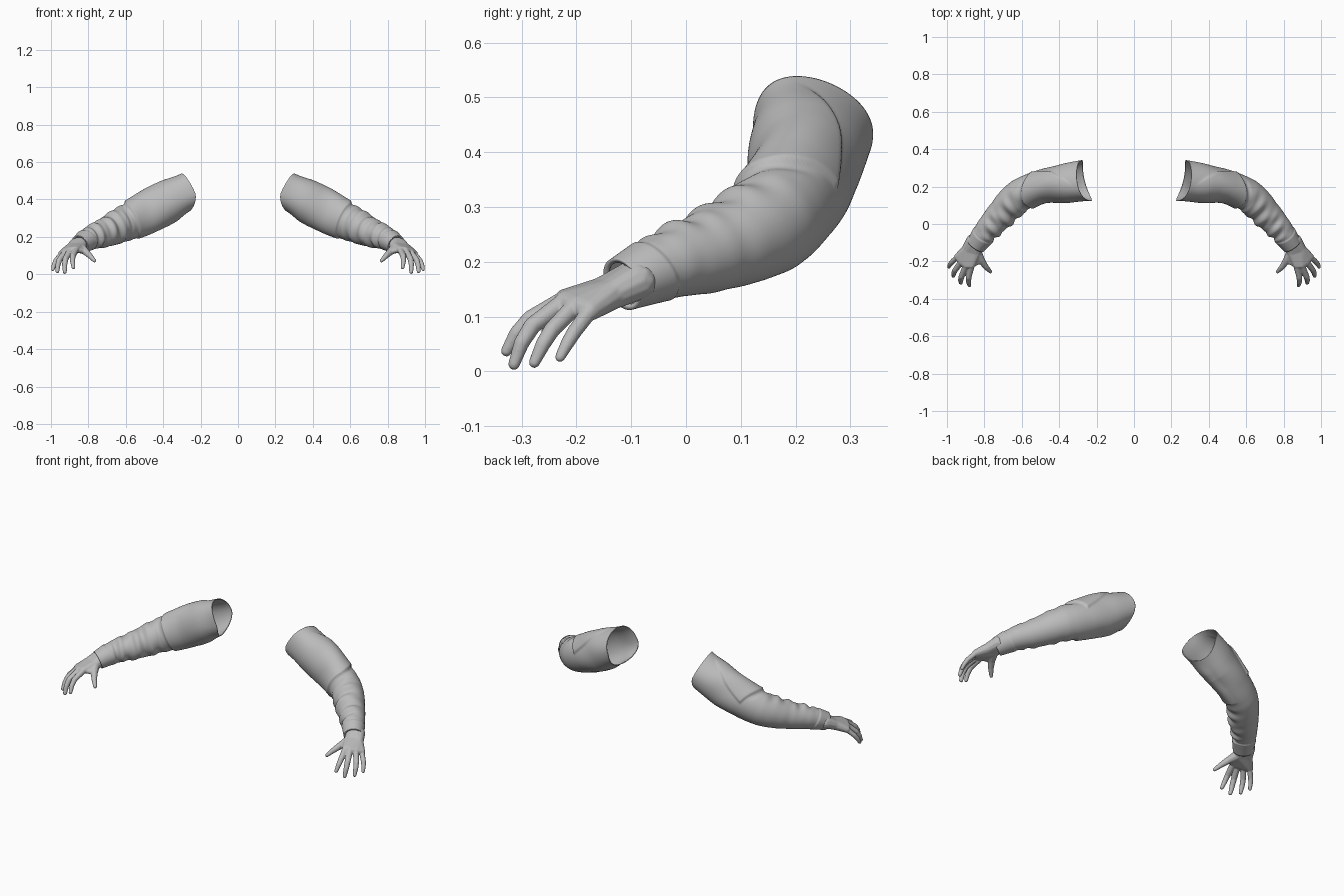
import bpy, bmesh, math
from mathutils import Vector

cube = bpy.data.objects.get("Cube")
if cube:
    bpy.data.objects.remove(cube, do_unlink=True)

grey = bpy.data.materials.new("neutral grey")
grey.use_nodes = True
COLOUR = (0.5, 0.5, 0.5, 1)
grey.diffuse_color = COLOUR
grey.node_tree.nodes["Principled BSDF"].inputs["Base Color"].default_value = COLOUR


def finish(name, bm):
    """Turn a bmesh into a smooth object with the shared material."""
    bmesh.ops.recalc_face_normals(bm, faces=bm.faces)
    for f in bm.faces:
        f.smooth = True
    mesh = bpy.data.meshes.new(name)
    bm.to_mesh(mesh)
    bm.free()
    mesh.materials.append(grey)
    obj = bpy.data.objects.new(name, mesh)
    bpy.context.collection.objects.link(obj)
    return obj


def step(x, width):
    """Smooth 0 to 1 step centred on x = 0."""
    k = min(1, max(0, x / width + 0.5))
    return k * k * (3 - 2 * k)


def bump(x, width):
    return math.exp(-(x / width) ** 2)


# Arm path from shoulder to wrist: centre, sideways radius, upward radius
PATH = [Vector(p) for p in (
    (.255, .232, .437, .110, .112), (.37, .222, .385, .100, .112),
    (.50, .200, .323, .086, .106), (.618, .145, .267, .088, .094),
    (.712, .050, .222, .078, .077), (.790, -.038, .194, .064, .062),
    (.847, -.117, .159, .049, .046))]


def along(s):
    """Catmull-Rom sample of the arm path."""
    i = min(int(s), len(PATH) - 2)
    t = s - i
    b, c = PATH[i], PATH[i + 1]
    a = PATH[i - 1] if i else 2 * b - c
    d = PATH[i + 2] if i + 2 < len(PATH) else 2 * c - b
    return 0.5 * (2 * b + (c - a) * t + (2 * a - 5 * b + 4 * c - d) * t * t
                  + (3 * b - a - 3 * c + d) * t ** 3)


def relief(s, a):
    """Cloth thickness: overlapping flap, folds and cuff. a = 0 front, 90 top."""
    front, top = math.cos(a), math.sin(a)
    deg = math.degrees(a)
    # Flap over the upper arm, with a slanted hem and a back edge
    hem = 2.65 - 0.55 * step(deg - 120, 120)
    back_edge = 122 + 42 * (s - 1)
    flap = step(hem - s, 0.06) * step(back_edge - deg, 7) * step(deg + 85, 30)
    out = 0.009 * flap * step(s - 0.6, 0.9)
    # Slanted folds bunching on the inner side of the elbow and forearm
    zone = step(s - 2.75, 0.5) * step(5.2 - s, 0.4)
    inner = 0.1 + 0.9 * step(front + 0.45 * top - 0.1, 1.4)
    wave = math.sin(9.5 * s + 1.6 * math.sin(a + 0.6)) + 0.6 * math.sin(15 * s - 2.2 * math.cos(a) + 1)
    out += 0.0045 * zone * inner * wave
    # Long soft creases down the upper arm
    out += 0.003 * bump(s - 1.7, 0.7) * math.sin(3 * a + 2 * s)
    # Deep tuck just past the hem
    out -= 0.006 * bump(s - hem - 0.12, 0.1) * step(front + top, 1)
    # Cuff band
    out += 0.004 * step(s - 5.25 - 0.12 * top, 0.06)
    return out


# Sleeve
RINGS, SIDES = 170, 96
bm = bmesh.new()
rings = []
for i in range(RINGS + 1):
    s = (len(PATH) - 1) * i / RINGS
    p = along(s)
    centre = Vector(p[:3])
    ahead = Vector(along(s + 0.01)[:3]) - Vector(along(s - 0.01)[:3])
    ahead.normalize()
    side = ahead.cross(Vector((0, 0, 1))).normalized()
    up = side.cross(ahead)
    near = max(0, 1 - s / 1.4)
    ring = []
    for j in range(SIDES):
        a = math.radians(-135) + math.tau * j / SIDES
        front, top = math.cos(a), math.sin(a)
        r = relief(s, a)
        co = centre + side * front * (p[3] + r) + up * top * (p[4] + r)
        # Shoulder opening: front reaches the chest, armpit cut back, top leans forward
        co.x += near * (0.055 * max(0, -top) ** 1.5 - 0.016 * front)
        co.y -= near * 0.025 * max(0, top) ** 2
        ring.append(bm.verts.new(co))
    rings.append(ring)
# Turn the cuff edge inwards against the wrist
rings.append([bm.verts.new(v.co.lerp(centre, 0.2) - ahead * 0.004) for v in rings[-1]])
for lower, upper in zip(rings, rings[1:]):
    for j in range(SIDES):
        k = (j + 1) % SIDES
        bm.faces.new((lower[j], lower[k], upper[k], upper[j]))
sleeve = finish("sleeves", bm)
shell = sleeve.modifiers.new("cloth thickness", "SOLIDIFY")
shell.thickness = 0.004
shell.offset = -1


# Hand: hulls around spheres, fused into one skin
def hull(bm, balls):
    """Add the convex hull around a group of (centre, radius) balls."""
    part = bmesh.new()
    for c, r in balls:
        made = bmesh.ops.create_icosphere(part, subdivisions=2, radius=r)
        bmesh.ops.translate(part, verts=made["verts"], vec=c)
    res = bmesh.ops.convex_hull(part, input=part.verts)
    bmesh.ops.delete(part, geom=list({g for g in res["geom_interior"] + res["geom_unused"]
                                      if isinstance(g, bmesh.types.BMVert)}), context="VERTS")
    temp = bpy.data.meshes.new("temp")
    part.to_mesh(temp)
    part.free()
    bm.from_mesh(temp)
    bpy.data.meshes.remove(temp)


# Knuckle, middle joint and tip of each finger
FINGERS = (
    ((.868, -.220, .132), (.884, -.285, .096), (.880, -.328, .037)),
    ((.896, -.220, .128), (.922, -.280, .084), (.926, -.314, .013)),
    ((.922, -.202, .120), (.955, -.244, .077), (.966, -.277, .016)),
    ((.942, -.175, .111), (.974, -.204, .072), (.990, -.230, .026)),
)
WRIST = [(Vector((.832, -.095, .167)), .037), (Vector((.862, -.088, .165)), .036)]
HEEL = [(Vector((.842, -.150, .145)), .029), (Vector((.892, -.135, .141)), .029)]

bm = bmesh.new()
hull(bm, WRIST + HEEL)
hull(bm, HEEL + [(Vector(f[0]), .0195) for f in FINGERS])
for size, joints in zip((1, 1.04, 1, 0.9), FINGERS):
    fat = 0.0155 * size
    base, mid, tip = map(Vector, joints)
    # Bow the last joint outwards so the finger curls
    bend = mid.lerp(tip, 0.5) + (mid - (base + tip) / 2) * 0.25
    chain = [(base, fat * 1.12), (mid, fat), (bend, fat * 0.9), (tip, fat * 0.68)]
    for pair in zip(chain, chain[1:]):
        hull(bm, pair)
# Thumb, with a web of skin towards the index knuckle
thumb = [(Vector((.842, -.150, .143)), .028), (Vector((.816, -.195, .122)), .020),
         (Vector((.793, -.228, .100)), .0155), (Vector((.768, -.255, .073)), .010)]
for pair in zip(thumb, thumb[1:]):
    hull(bm, pair)
hull(bm, [thumb[0], (thumb[1][0], .014), (Vector(FINGERS[0][0]), .014)])
hand = finish("hands", bm)
skin = hand.modifiers.new("fused skin", "REMESH")
skin.mode = "VOXEL"
skin.voxel_size = 0.003
skin.use_smooth_shade = True
soft = hand.modifiers.new("soft skin", "SMOOTH")
soft.factor = 0.5
soft.iterations = 5

# Opposite arm
for obj in (sleeve, hand):
    obj.modifiers.new("both sides", "MIRROR").use_clip = False
